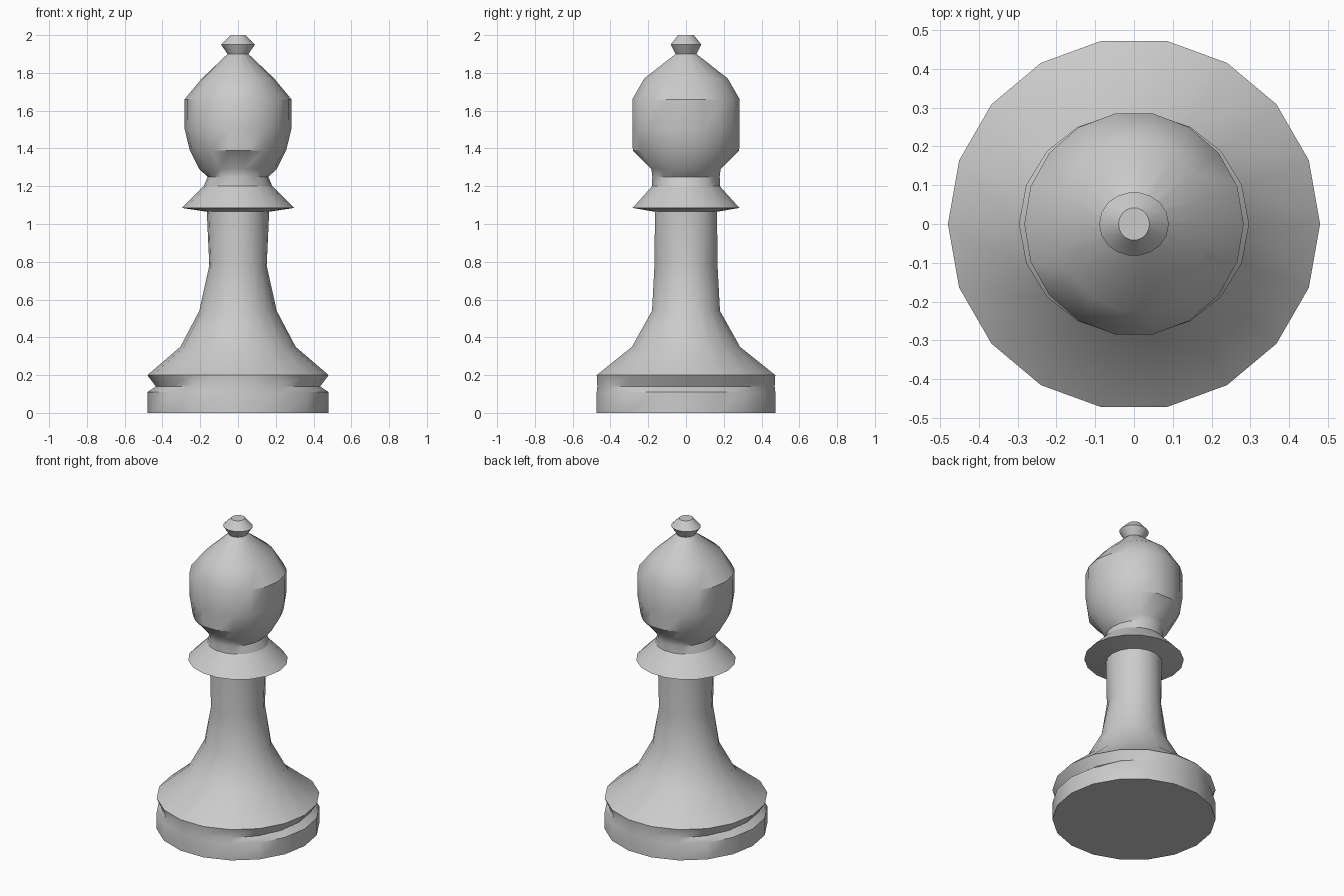
import bpy, bmesh
from math import sin, cos, pi, radians

if "Cube" in bpy.data.objects:
    bpy.data.objects.remove(bpy.data.objects["Cube"])

SIDES = 18


def turned(name, profile, cap_bottom=False, cap_top=False):
    """Lathe rows of (z, radius along x, radius along y)."""
    bm = bmesh.new()
    rings = []
    for z, rx, ry in profile:
        ring = []
        for i in range(SIDES):
            a = 2 * pi * i / SIDES
            r = ry + (rx - ry) * cos(a) ** 2
            ring.append(bm.verts.new((r * cos(a), r * sin(a), z)))
        rings.append(ring)
    for lo, hi in zip(rings, rings[1:]):
        for i in range(SIDES):
            j = (i + 1) % SIDES
            bm.faces.new((lo[i], lo[j], hi[j], hi[i]))
    if cap_bottom:
        bm.faces.new(rings[0][::-1])
    if cap_top:
        bm.faces.new(rings[-1])
    mesh = bpy.data.meshes.new(name)
    bm.to_mesh(mesh)
    bm.free()
    ob = bpy.data.objects.new(name, mesh)
    bpy.context.collection.objects.link(ob)
    bpy.ops.object.select_all(action='DESELECT')
    ob.select_set(True)
    bpy.context.view_layer.objects.active = ob
    bpy.ops.object.shade_smooth_by_angle(angle=radians(35))
    return ob


# Grooved foot: the groove fades out towards front and back
turned("base", [(0, .48, .48), (.11, .48, .48), (.14, .435, .478),
                (.2, .48, .48)], cap_bottom=True)

# Flared shaft
turned("shaft", [(.2, .48, .48), (.35, .305, .29), (.54, .205, .182),
                 (.78, .152, .17), (1.065, .165, .167)])

# Collar disc with sloping top
turned("collar", [(1.065, .165, .167), (1.085, .297, .287), (1.2, .182, .182)])

# Neck and rounded head
turned("head", [(1.2, .182, .182), (1.25, .16, .182), (1.29, .205, .185),
                (1.39, .255, .287), (1.5, .282, .289), (1.66, .283, .289),
                (1.77, .192, .226), (1.9, .055, .056)])

# Small knob on top
turned("finial", [(1.9, .055, .056), (1.95, .09, .082), (2.0, .04, .042)],
       cap_top=True)
